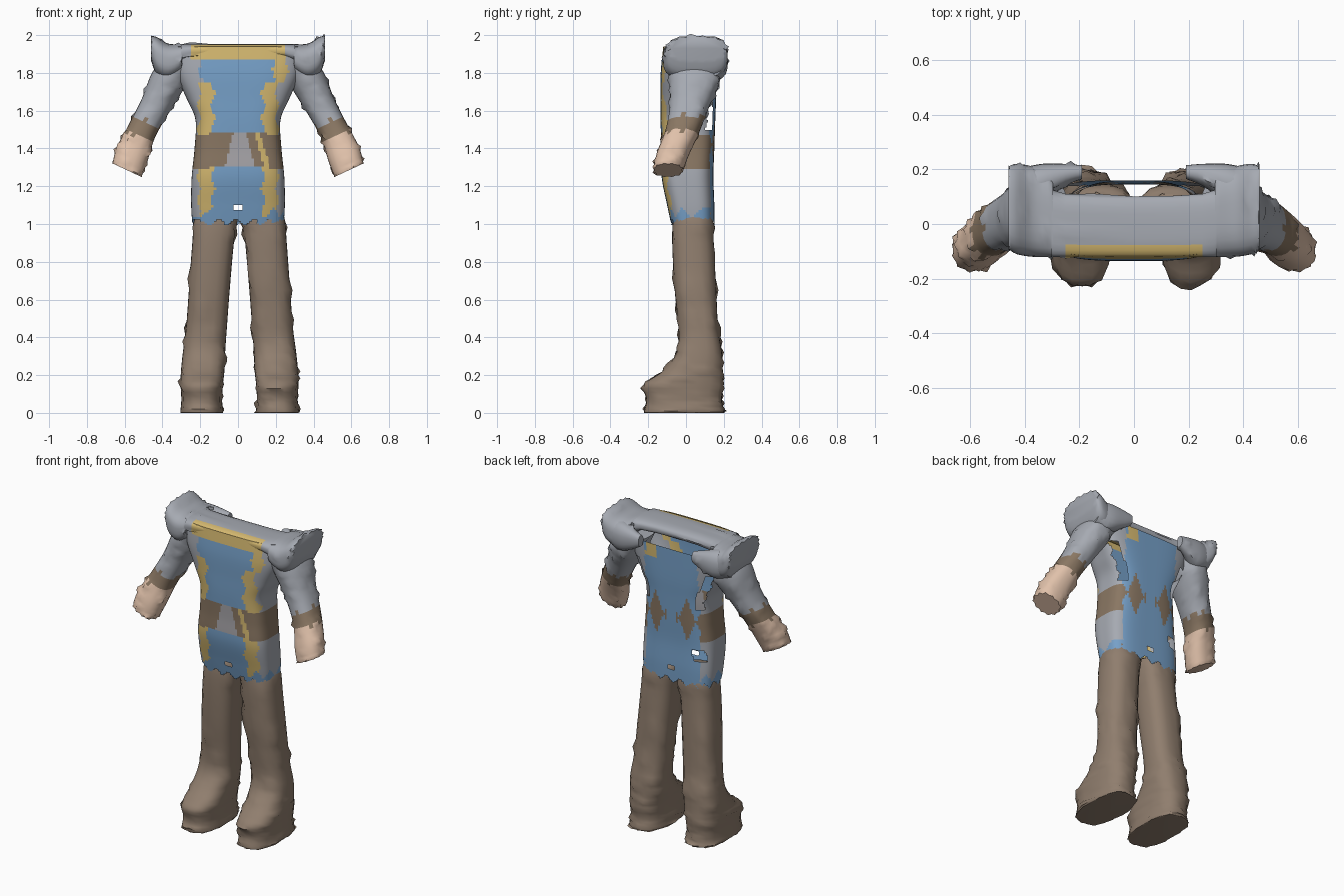
import bpy, bmesh, math, random
from mathutils import Vector

random.seed(4)
if "Cube" in bpy.data.objects:
    bpy.data.objects.remove(bpy.data.objects["Cube"])


def material(name, *srgb):
    rgb = [((c / 255 + 0.055) / 1.055) ** 2.4 for c in srgb]
    m = bpy.data.materials.new(name)
    m.use_nodes = True
    m.diffuse_color = (*rgb, 1)
    m.node_tree.nodes["Principled BSDF"].inputs["Base Color"].default_value = (*rgb, 1)
    return m


MATS = {
    "grey": material("grey cloth", 166, 170, 178),
    "blue": material("blue cloth", 118, 160, 200),
    "yellow": material("yellow trim", 212, 184, 112),
    "belt": material("brown leather", 138, 119, 99),
    "buckle": material("buckle grey", 168, 166, 170),
    "leg": material("brown trousers", 144, 126, 110),
    "skin": material("skin", 224, 193, 170),
}
NAMES = list(MATS)


def zigzag(t):
    return abs((t % 1) * 2 - 1)


def smooth_keys(keys, steps):
    """Spline through rows of (x, y, z, half width, half depth)."""
    k = [Vector(r) for r in keys]
    k = [k[0]] + k + [k[-1]]
    out = []
    for i in range(1, len(k) - 2):
        p, a, b, n = k[i - 1:i + 3]
        for s in range(steps):
            t = s / steps
            out.append(a + 0.5 * t * (b - p + t * (2 * p - 5 * a + 4 * b - n
                       + t * (3 * (a - b) + n - p))))
    return out + [k[-1]]


def loft(name, keys, u, v, colour, sides=20, steps=4, power=2.4, caps=True,
         spikes=0.1, fringe=(), drop=None):
    """Skin rounded rings lying in the u, v plane; drop() cuts holes."""
    u, v = Vector(u), Vector(v)
    bm = bmesh.new()
    rings = []
    rows = smooth_keys(keys, steps)
    for i, r in enumerate(rows):
        ring = []
        for k in range(sides):
            ang = math.tau * k / sides
            c, s = math.cos(ang), math.sin(ang)
            size = (abs(c) ** power + abs(s) ** power) ** (-1 / power)
            off = u * (c * size * r[3]) + v * (s * size * r[4])
            if (0 in fringe and i == 0) or (1 in fringe and i == len(rows) - 1):
                off *= 1.04 if k % 2 else 0.9
            elif random.random() < spikes:
                off += off.normalized() * random.uniform(0.006, 0.016)
            ring.append(bm.verts.new(Vector(r[:3]) + off))
        rings.append(ring)
    for a, b in zip(rings, rings[1:]):
        for k in range(sides):
            n = (k + 1) % sides
            bm.faces.new((a[k], a[n], b[n], b[k]))
    if caps:
        bm.faces.new(rings[0])
        bm.faces.new(rings[-1])
    bmesh.ops.recalc_face_normals(bm, faces=bm.faces)
    if drop:
        holes = [f for f in bm.faces if drop(*f.calc_center_median())]
        bmesh.ops.delete(bm, geom=holes, context='FACES')
    me = bpy.data.meshes.new(name)
    bm.to_mesh(me)
    bm.free()
    for m in MATS.values():
        me.materials.append(m)
    for p in me.polygons:
        p.use_smooth = True
        p.material_index = NAMES.index(colour(*p.center))
    me.set_sharp_from_angle(angle=math.radians(50))
    ob = bpy.data.objects.new(name, me)
    bpy.context.collection.objects.link(ob)
    return ob


X, Y, Z = (1, 0, 0), (0, 1, 0), (0, 0, 1)


# Tunic: an open shell with belt, buckle, front panel, trim and back panel
def tunic_colour(x, y, z):
    jag = 0.025 * zigzag(z * 8)
    front, back = y < -0.06, y > 0.12
    if z < 1.03 + 0.06 * zigzag((x + y) * 9):
        return "blue"
    if back and abs(x) < 0.19:
        if 0.03 < abs(x) and abs(z - 1.42) < 0.14 * zigzag(x * 9):
            return "belt"
        if 0.1 < x < 0.18 and z > 1.77:
            return "yellow"
        return "blue"
    if 1.31 < z + 0.08 * abs(x) < 1.49:
        if front and -0.07 < x - 0.25 * (z - 1.3) * (1 if x < 0 else -1) < 0.09:
            return "buckle"
        if front and 0.11 < x + 0.3 * (z - 1.4) < 0.14:
            return "yellow"
        return "belt"
    if not front:
        return "grey"
    if z > 1.87:
        return "yellow" if abs(x) < 0.26 else "grey"
    if z > 1.75:
        if -0.21 + jag < x < 0.18 + jag:
            return "blue"
        return "yellow" if 0 < x < 0.27 - jag else "grey"
    if abs(x) < 0.12 + jag:
        return "blue"
    return "yellow" if abs(x) < 0.195 + jag else "grey"


def tunic_holes(x, y, z):
    hem = z < 0.99 + 0.04 * zigzag((x + y) * 11)
    neck = z > 1.86 and y > 0.08 and abs(x) < 0.28
    crotch = abs(x) < 0.03 and 1.07 < z < 1.1
    seam = 0.1 + 0.015 * zigzag(z * 13) < y < 0.14 and (
        1.5 < z < 1.73 or (x < 0 and 1.17 < z < 1.23))
    return hem or neck or crotch or seam


loft("tunic", [
    (0, 0.038, 0.98, 0.24, 0.112), (0, 0.025, 1.1, 0.248, 0.125),
    (0, 0.008, 1.25, 0.245, 0.137), (0, 0.01, 1.4, 0.23, 0.14),
    (0, 0.01, 1.55, 0.225, 0.145), (0, 0.012, 1.66, 0.27, 0.147),
    (0, 0.013, 1.8, 0.33, 0.147), (0, 0.02, 1.94, 0.35, 0.14),
], X, Y, tunic_colour, sides=128, steps=11, power=3.6, caps=False,
    spikes=0, drop=tunic_holes)

# Yoke: flat band over the chest that flares up into the shoulder tips
half = [(0.25, -0.005, 1.915, 0.115, 0.038), (0.3, 0.03, 1.88, 0.15, 0.072),
        (0.37, 0.045, 1.86, 0.165, 0.095), (0.43, 0.055, 1.89, 0.165, 0.1),
        (0.46, 0.06, 1.93, 0.15, 0.065)]
yoke = [(-r[0], *r[1:]) for r in reversed(half)] + half
loft("shoulder_yoke", yoke, Y, Z,
     lambda x, y, z: "yellow" if abs(x) < 0.27 and y < -0.085 else "grey",
     sides=32, power=3, spikes=0.02, fringe=(0, 1))


def arm_colour(x, y, z):
    along = z - 0.4 * (abs(x) - 0.5) + 0.025 * zigzag((y + abs(x)) * 14)
    return "grey" if along > 1.565 else "belt" if along > 1.47 else "skin"


def leg_colour(x, y, z):
    return "leg"


for side, label in ((1, "left"), (-1, "right")):
    def mirror(keys, shift=0.0):
        return [(r[0] * side + shift, *r[1:]) for r in keys]

    # Shoulder lobe wrapping over the back panel
    loft(label + "_shoulder_back", mirror([
        (0.19, 0.19, 1.87, 0.025, 0.035), (0.25, 0.18, 1.86, 0.04, 0.06),
        (0.34, 0.15, 1.85, 0.07, 0.09), (0.43, 0.12, 1.86, 0.08, 0.08),
    ]), Y, Z, lambda x, y, z: "grey", spikes=0.03)

    # Sleeve, cuff and hand stump
    loft(label + "_arm", mirror([
        (0.31, 0.03, 1.86, 0.08, 0.13), (0.37, 0.045, 1.76, 0.095, 0.135),
        (0.435, 0.02, 1.63, 0.082, 0.105), (0.51, -0.02, 1.49, 0.078, 0.09),
        (0.56, -0.07, 1.37, 0.09, 0.085), (0.588, -0.095, 1.285, 0.085, 0.078),
    ]), (0.9 * side, 0, 0.42), Y, arm_colour, steps=6, sides=24,
        spikes=0.07, fringe=(1,))

    # Trouser leg running into the boot
    loft(label + "_leg", mirror([
        (0.12, 0.035, 1.09, 0.07, 0.07), (0.123, 0.037, 1.04, 0.113, 0.103),
        (0.14, 0.037, 0.9, 0.11, 0.11), (0.16, 0.05, 0.65, 0.108, 0.11),
        (0.175, 0.065, 0.45, 0.108, 0.105), (0.188, 0.07, 0.32, 0.112, 0.12),
        (0.195, 0.035, 0.22, 0.115, 0.16), (0.2, -0.012, 0.15, 0.112, 0.212),
        (0.2, -0.01, 0.07, 0.108, 0.2), (0.2, -0.01, 0.01, 0.113, 0.212),
        (0.2, -0.01, 0, 0.112, 0.21),
    ], 0.008), X, Y, leg_colour, power=2.8, spikes=0.09, fringe=(1,))
